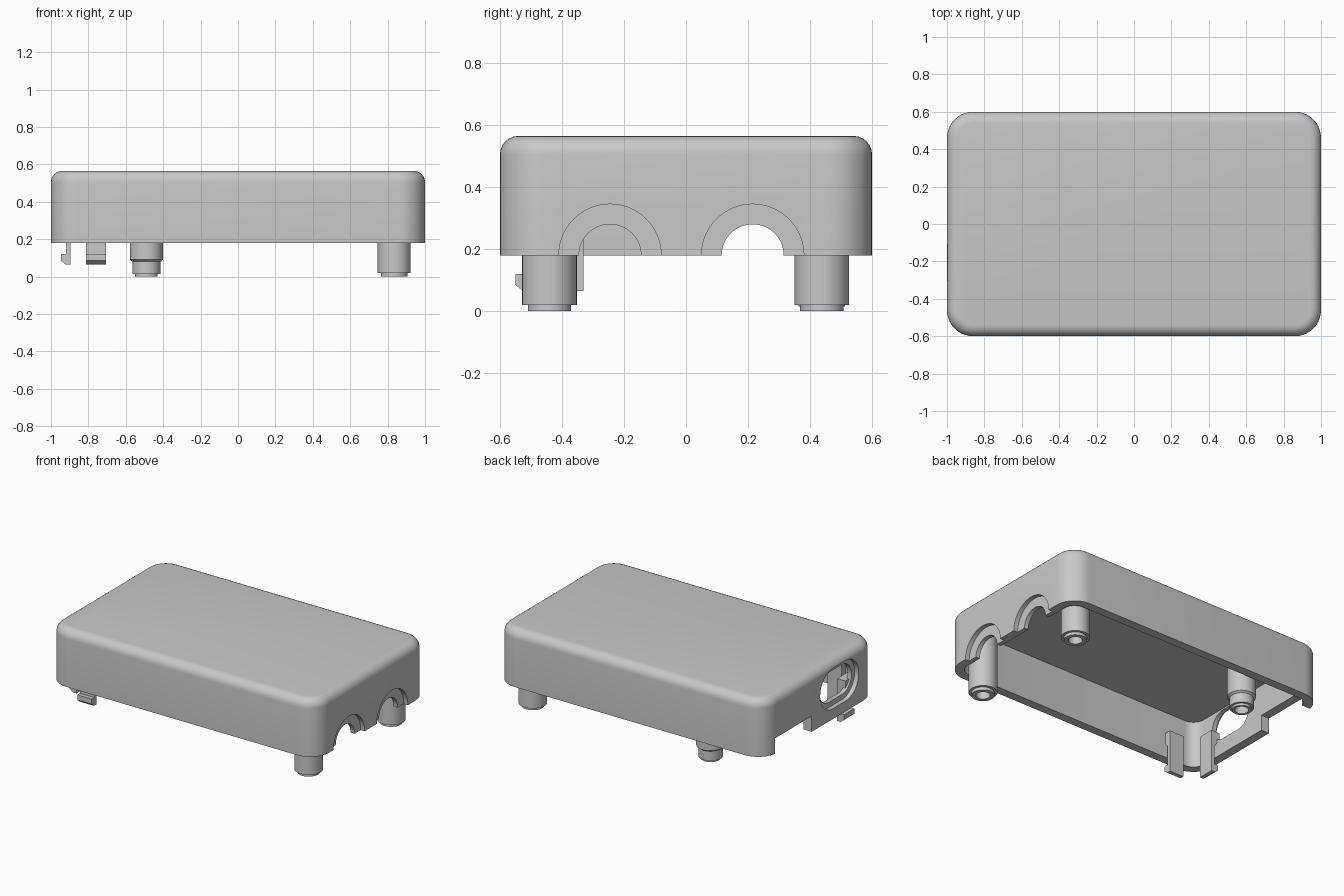
import bpy, bmesh, math
from mathutils import Matrix, Vector

cube = bpy.data.objects.get("Cube")
if cube:
    bpy.data.objects.remove(cube, do_unlink=True)

grey = bpy.data.materials.new("plain grey")
grey.use_nodes = True
grey.diffuse_color = (0.58, 0.58, 0.58, 1)
grey.node_tree.nodes["Principled BSDF"].inputs["Base Color"].default_value = grey.diffuse_color


def make(name, bm):
    bmesh.ops.recalc_face_normals(bm, faces=bm.faces[:])
    mesh = bpy.data.meshes.new(name)
    bm.to_mesh(mesh)
    bm.free()
    mesh.materials.append(grey)
    obj = bpy.data.objects.new(name, mesh)
    bpy.context.collection.objects.link(obj)
    return obj


def activate(obj):
    bpy.ops.object.select_all(action='DESELECT')
    obj.select_set(True)
    bpy.context.view_layer.objects.active = obj


def smooth(obj):
    activate(obj)
    bpy.ops.object.shade_smooth_by_angle(angle=math.radians(32))


def box(name, lo, hi, radius=0, axis=2, top=0):
    """Box with edges along one axis rounded, and optionally the top rim."""
    bm = bmesh.new()
    bmesh.ops.create_cube(bm, size=1)
    for v in bm.verts:
        v.co = [a + (c + 0.5) * (b - a) for a, b, c in zip(lo, hi, v.co)]
    if radius:
        edges = [e for e in bm.edges
                 if abs((e.verts[0].co - e.verts[1].co).normalized()[axis]) > 0.9]
        bmesh.ops.bevel(bm, geom=edges, offset=radius, segments=10, profile=0.5, affect='EDGES')
    if top:
        edges = [e for e in bm.edges if all(abs(v.co.z - hi[2]) < 1e-4 for v in e.verts)]
        bmesh.ops.bevel(bm, geom=edges, offset=top, segments=6, profile=0.5, affect='EDGES')
    return make(name, bm)


def rod(name, radius, x0, x1, y, z):
    """Cylinder along x."""
    bm = bmesh.new()
    place = Matrix.Translation(((x0 + x1) / 2, y, z)) @ Matrix.Rotation(math.pi / 2, 4, 'Y')
    bmesh.ops.create_cone(bm, cap_ends=True, segments=64, radius1=radius, radius2=radius,
                          depth=x1 - x0, matrix=place)
    return make(name, bm)


def lathe(name, profile, x, y):
    bm = bmesh.new()
    verts = [bm.verts.new((r, 0, z)) for r, z in profile]
    edges = [bm.edges.new(pair) for pair in zip(verts, verts[1:])]
    bmesh.ops.spin(bm, geom=verts + edges, cent=(0, 0, 0), axis=(0, 0, 1),
                   angle=math.tau, steps=40)
    bmesh.ops.remove_doubles(bm, verts=bm.verts[:], dist=1e-4)
    bmesh.ops.translate(bm, verts=bm.verts[:], vec=(x, y, 0))
    obj = make(name, bm)
    smooth(obj)
    return obj


def cut(obj, cutter):
    cutter.hide_render = True
    mod = obj.modifiers.new("cut", 'BOOLEAN')
    mod.operation, mod.solver, mod.object = 'DIFFERENCE', 'EXACT', cutter
    activate(obj)
    bpy.ops.object.modifier_apply(modifier=mod.name)
    bpy.data.objects.remove(cutter, do_unlink=True)


# Hollow lid shell, open underneath
BASE = 0.18
shell = box("lid_shell", (-1, -0.6, BASE), (1, 0.6, 0.565), radius=0.14, top=0.06)
cut(shell, box("cavity", (-0.94, -0.54, 0), (0.94, 0.54, 0.495), radius=0.08))

# Stepped half-round cable openings on one end
for y in (-0.245, 0.215):
    cut(shell, rod("arch_recess", 0.165, 0.97, 1.1, y, BASE))
    cut(shell, rod("arch_hole", 0.1, 0.85, 1.1, y, BASE))

# Stepped slot and rectangular notch on the other end
cut(shell, box("slot_recess", (-1.1, -0.41, 0.25), (-0.97, 0, 0.52), 0.134, axis=0))
cut(shell, box("slot_hole", (-1.1, -0.375, 0.285), (-0.9, -0.035, 0.485), 0.099, axis=0))
cut(shell, box("notch", (-1.1, 0.09, 0.1), (-0.9, 0.48, 0.285)))
smooth(shell)

# Screw posts hanging from the ceiling, with a blind hole and a stepped tip
post = [(0, 0.3), (0.043, 0.3), (0.043, 0), (0.07, 0), (0.07, 0.02),
        (0.088, 0.02), (0.088, 0.5), (0, 0.5)]
lathe("front_post", post, 0.835, -0.44)
lathe("back_post", post, 0.835, 0.438)
slim = [(0, 0.3), (0.043, 0.3), (0.043, 0), (0.06, 0), (0.06, 0.015), (0.075, 0.015),
        (0.075, 0.08), (0.088, 0.09), (0.088, 0.5), (0, 0.5)]
lathe("inner_post", slim, -0.49, 0.438)
box("post_rib", (-0.51, 0.325, 0.19), (-0.47, 0.36, 0.5))

# Snap hooks: profile is distance inward from the hook tip, and height
hook = [(0, 0.12), (0, 0.085), (0.025, 0.065), (0.052, 0.065), (0.052, 0.35),
        (-0.01, 0.35), (-0.01, 0.3), (0.027, 0.25), (0.027, 0.12)]


def clip(name, tip, start, end, across):
    bm = bmesh.new()
    def point(d, z):
        return (tip + d, start, z) if across == 1 else (start, tip + d, z)
    face = bm.faces.new([bm.verts.new(point(d, z)) for d, z in hook])
    grown = bmesh.ops.extrude_face_region(bm, geom=[face])["geom"]
    move = Vector((0, 0, 0))
    move[across] = end - start
    bmesh.ops.translate(bm, vec=move, verts=[g for g in grown if isinstance(g, bmesh.types.BMVert)])
    return make(name, bm)


clip("end_clip", -0.947, -0.44, -0.33, across=1)
clip("front_clip", -0.55, -0.812, -0.705, across=0)
